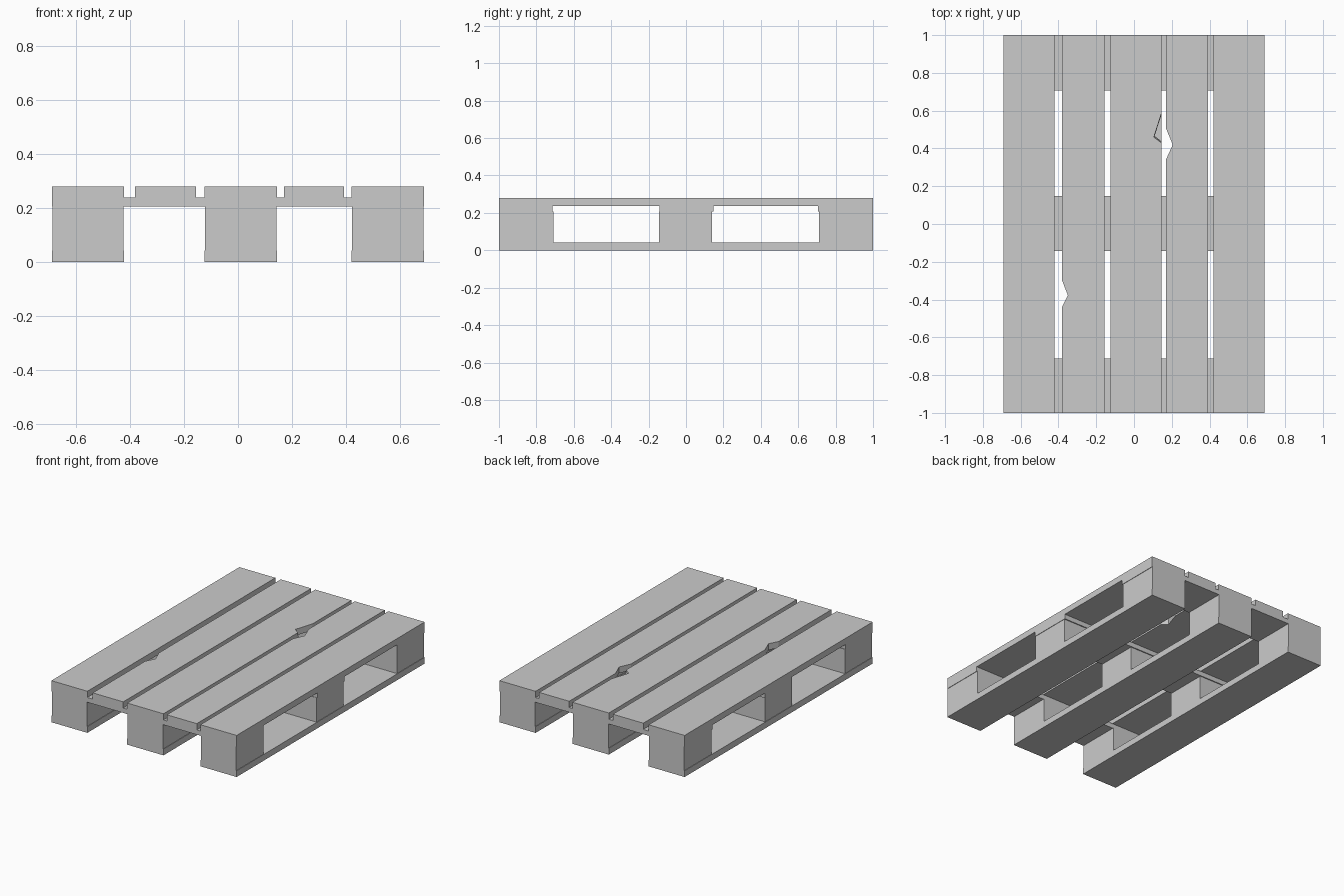
import bpy, bmesh

if "Cube" in bpy.data.objects:
    bpy.data.objects.remove(bpy.data.objects["Cube"])


def prism(name, top, z0, z1, bottom=None):
    """Vertical solid from a counter-clockwise outline."""
    bottom = bottom or top
    bm = bmesh.new()
    lo = [bm.verts.new((x, y, z0)) for x, y in bottom]
    hi = [bm.verts.new((x, y, z1)) for x, y in top]
    n = len(top)
    bm.faces.new(hi)
    bm.faces.new(lo[::-1])
    for i in range(n):
        j = (i + 1) % n
        bm.faces.new((lo[i], lo[j], hi[j], hi[i]))
    bmesh.ops.recalc_face_normals(bm, faces=bm.faces[:])
    mesh = bpy.data.meshes.new(name)
    bm.to_mesh(mesh)
    bm.free()
    obj = bpy.data.objects.new(name, mesh)
    bpy.context.collection.objects.link(obj)
    return obj


def rect(x0, x1, y0, y1):
    return [(x0, y0), (x1, y0), (x1, y1), (x0, y1)]


def board(name, x0, x1, left=(), right=(), right_low=None):
    """Deck board with optional chipped points along its long edges."""
    def outline(r):
        return [(x0, -1), (x1, -1), *r, (x1, 1), (x0, 1), *left]
    prism(name, outline(right), 0.238, 0.28, outline(right_low or right))


# Top deck boards, three of them chipped
board("deck_board_1", -0.69, -0.422)
board("deck_board_2", -0.382, -0.155,
      left=[(-0.382, -0.295), (-0.35, -0.378), (-0.382, -0.44)])
board("deck_board_3", -0.125, 0.145,
      right=[(0.145, 0.43), (0.105, 0.46), (0.145, 0.585)],
      right_low=[(0.145, 0.438), (0.109, 0.466), (0.145, 0.578)])
board("deck_board_4", 0.17, 0.393,
      left=[(0.17, 0.505), (0.205, 0.42), (0.17, 0.342)])
board("deck_board_5", 0.42, 0.69)

# Cross boards under the deck
for name, y0, y1 in (("front", -1, -0.713), ("middle", -0.142, 0.147), ("back", 0.706, 1)):
    prism(name + "_cross_board", rect(-0.69, 0.69, y0, y1), 0.206, 0.238)

# Bottom runners, each with three spacer blocks
for side, x0, x1 in (("left", -0.69, -0.422), ("middle", -0.125, 0.145), ("right", 0.42, 0.69)):
    prism(side + "_runner", rect(x0, x1, -1, 1), 0, 0.042)
    for row, y0, y1 in (("front", -1, -0.709), ("middle", -0.145, 0.14), ("back", 0.711, 1)):
        prism(f"{side}_{row}_block", rect(x0 + 0.003, x1 - 0.003, y0, y1), 0.042, 0.206)
